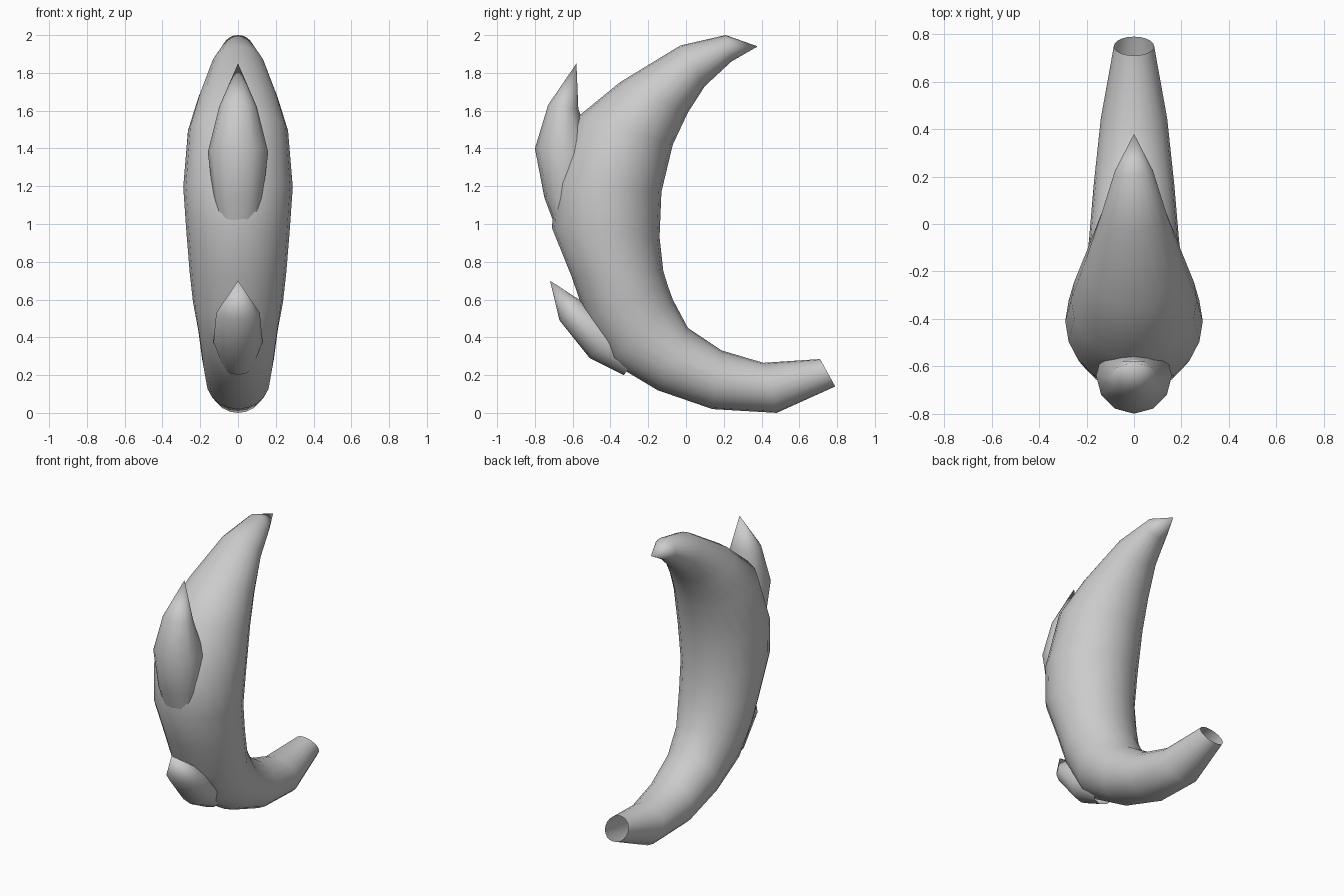
import bpy, bmesh, math
from mathutils import Vector

if "Cube" in bpy.data.objects:
    bpy.data.objects.remove(bpy.data.objects["Cube"])


def loft(name, rings, sides, tip_start=False, tip_end=False, angle=60):
    """Skin elliptical rings given as (outer y, outer z, inner y, inner z, half width)."""
    bm = bmesh.new()
    loops = []
    for i, (oy, oz, iy, iz, w) in enumerate(rings):
        outer, inner = Vector((0, oy, oz)), Vector((0, iy, iz))
        mid, axis = (outer + inner) / 2, (outer - inner) / 2
        if (i == 0 and tip_start) or (i == len(rings) - 1 and tip_end):
            loops.append([bm.verts.new(mid)] * sides)
            continue
        loop = []
        for k in range(sides):
            a = 2 * math.pi * k / sides
            loop.append(bm.verts.new(mid + axis * math.cos(a) + Vector((w * math.sin(a), 0, 0))))
        loops.append(loop)
    for a, b in zip(loops, loops[1:]):
        for k in range(sides):
            n = (k + 1) % sides
            corners = list(dict.fromkeys([a[k], a[n], b[n], b[k]]))
            bm.faces.new(corners)
    bmesh.ops.recalc_face_normals(bm, faces=bm.faces)
    mesh = bpy.data.meshes.new(name)
    bm.to_mesh(mesh)
    bm.free()
    obj = bpy.data.objects.new(name, mesh)
    bpy.context.collection.objects.link(obj)
    bpy.ops.object.select_all(action='DESELECT')
    obj.select_set(True)
    bpy.context.view_layer.objects.active = obj
    bpy.ops.object.shade_smooth_by_angle(angle=math.radians(angle))
    return obj


# Curved horn body, from pointed tip down to the open stem
loft("horn_body", [
    (0.38, 1.94, 0.38, 1.94, 0),
    (0.21, 2.00, 0.24, 1.86, 0.08),
    (-0.03, 1.945, 0.10, 1.73, 0.14),
    (-0.35, 1.75, 0.01, 1.59, 0.21),
    (-0.57, 1.57, -0.07, 1.42, 0.265),
    (-0.69, 1.22, -0.13, 1.17, 0.29),
    (-0.71, 0.98, -0.14, 0.93, 0.273),
    (-0.605, 0.72, -0.12, 0.75, 0.255),
    (-0.53, 0.50, -0.095, 0.67, 0.238),
    (-0.40, 0.27, -0.07, 0.60, 0.21),
    (-0.15, 0.12, 0.01, 0.45, 0.19),
    (0.14, 0.02, 0.19, 0.33, 0.17),
    (0.48, 0.0, 0.41, 0.265, 0.14),
    (0.79, 0.14, 0.71, 0.285, 0.085),
], 20, tip_start=True)

# Upper thorn scale rising off the outer curve
loft("upper_thorn", [
    (-0.66, 0.90, -0.60, 0.90, 0.08),
    (-0.75, 1.14, -0.55, 1.14, 0.13),
    (-0.80, 1.40, -0.48, 1.36, 0.16),
    (-0.73, 1.63, -0.57, 1.61, 0.10),
    (-0.58, 1.85, -0.58, 1.85, 0),
], 12, tip_end=True)

# Lower thorn scale near the bend
loft("lower_thorn", [
    (-0.33, 0.20, -0.20, 0.36, 0.09),
    (-0.51, 0.29, -0.33, 0.46, 0.13),
    (-0.67, 0.49, -0.52, 0.57, 0.115),
    (-0.72, 0.70, -0.72, 0.70, 0),
], 12, tip_end=True)
